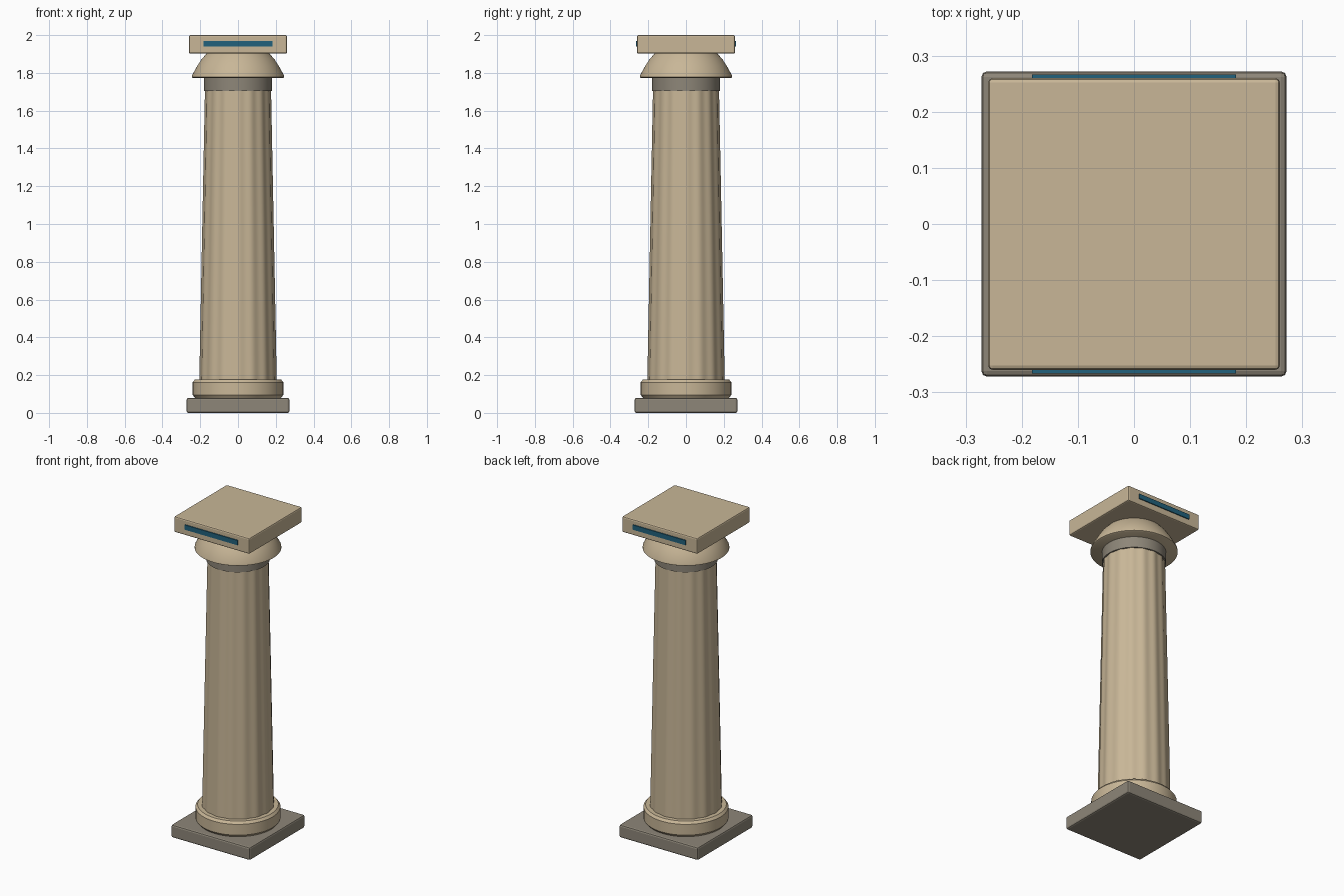
import bpy
import math

cube = bpy.data.objects.get("Cube")
if cube:
    bpy.data.objects.remove(cube, do_unlink=True)


def material(name, color):
    m = bpy.data.materials.new(name)
    m.use_nodes = True
    m.diffuse_color = (*color, 1)
    bsdf = next(n for n in m.node_tree.nodes if n.type == 'BSDF_PRINCIPLED')
    bsdf.inputs["Base Color"].default_value = (*color, 1)
    return m


sand = material("sandstone", (0.58, 0.47, 0.31))
grey = material("grey stone", (0.27, 0.24, 0.19))
teal = material("teal inlay", (0.015, 0.12, 0.2))


def smooth(obj, angle=35):
    bpy.ops.object.select_all(action='DESELECT')
    obj.select_set(True)
    bpy.context.view_layer.objects.active = obj
    bpy.ops.object.shade_smooth_by_angle(angle=math.radians(angle))


def box(name, half_x, half_y, z0, z1, mat, y=0, bevel=0):
    bpy.ops.mesh.primitive_cube_add(size=2, location=(0, y, (z0 + z1) / 2))
    obj = bpy.context.object
    obj.name = name
    obj.scale = (half_x, half_y, (z1 - z0) / 2)
    bpy.ops.object.transform_apply(location=False, rotation=False, scale=True)
    obj.data.materials.append(mat)
    if bevel:
        mod = obj.modifiers.new("soft edges", 'BEVEL')
        mod.width = bevel
        mod.segments = 2
    return obj


def lathe(name, profile, mat, sides=64, flutes=0, depth=0):
    """Capped body turned from (radius, z) points, optionally fluted."""
    verts, faces = [], []
    for r, z in profile:
        for i in range(sides):
            a = math.tau * i / sides
            rr = r - depth * (1 - math.cos(flutes * a)) / 2
            verts.append((rr * math.cos(a), rr * math.sin(a), z))
    for k in range(len(profile) - 1):
        for i in range(sides):
            j = (i + 1) % sides
            faces.append((k * sides + i, k * sides + j,
                          (k + 1) * sides + j, (k + 1) * sides + i))
    faces.append(tuple(reversed(range(sides))))
    faces.append(tuple(range(len(verts) - sides, len(verts))))
    mesh = bpy.data.meshes.new(name)
    mesh.from_pydata(verts, [], faces)
    obj = bpy.data.objects.new(name, mesh)
    bpy.context.collection.objects.link(obj)
    mesh.materials.append(mat)
    smooth(obj)
    return obj


# Square plinth and round base ring
box("plinth", 0.272, 0.272, 0, 0.08, grey, bevel=0.01)
lathe("base_ring", [(0.228, 0.08), (0.24, 0.095), (0.24, 0.162),
                    (0.228, 0.177)], sand)

# Tapered, shallowly fluted shaft
lathe("shaft", [(0.205, 0.17), (0.19, 0.95), (0.175, 1.71)], sand,
      sides=128, flutes=16, depth=0.005)

# Neck band and flared capital
lathe("neck_band", [(0.18, 1.705), (0.18, 1.78)], grey)
lathe("capital", [(0.238, 1.773), (0.245, 1.777), (0.244, 1.786),
                  (0.214, 1.84), (0.191, 1.875), (0.165, 1.903)], sand)

# Square top slab with an inlay strip on the front and back
box("top_slab", 0.26, 0.26, 1.902, 2.0, sand, bevel=0.008)
for side, y in (("front", -0.262), ("back", 0.262)):
    box(side + "_inlay", 0.182, 0.004, 1.94, 1.97, teal, y=y)
